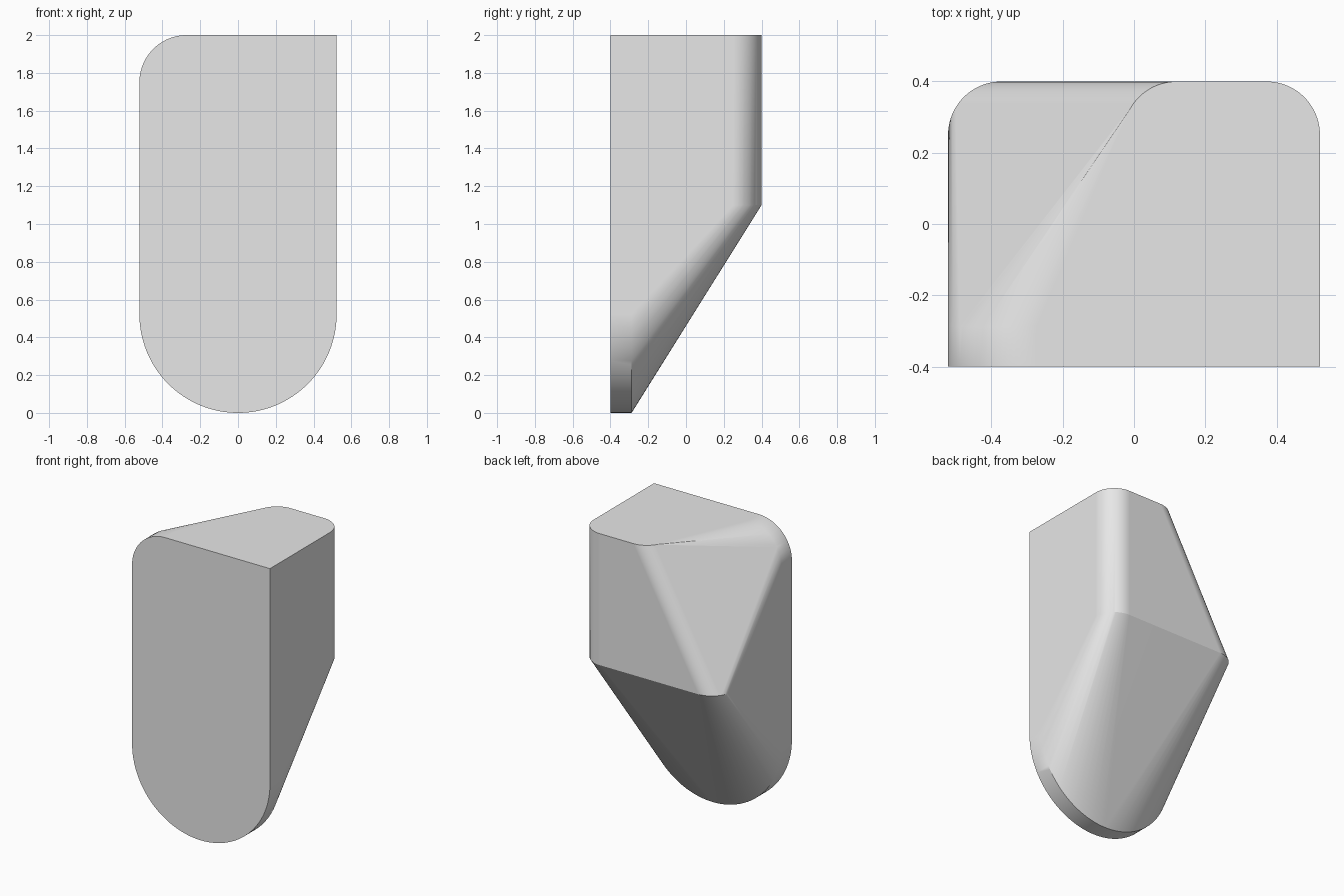
import bpy
import bmesh
from math import cos, sin, pi, radians

cube = bpy.data.objects.get("Cube")
if cube:
    bpy.data.objects.remove(cube)

HALF_W, FRONT, LIP, BACK = 0.522, -0.4, -0.288, 0.4
TOP, BACK_FOOT = 2.0, 1.1
CORNER, SHOULDER = 0.15, 0.25


def arc(cx, cy, r, start, end, steps):
    """Points on an arc in a plane, angles in degrees."""
    angles = [radians(start + (end - start) * i / steps) for i in range(steps + 1)]
    return [(cx + r * cos(a), cy + r * sin(a)) for a in angles]


points = []

# Front slab: round foot, one round shoulder, one square shoulder
profile = arc(0, HALF_W, HALF_W, 180, 360, 64)
profile += arc(SHOULDER - HALF_W, TOP - SHOULDER, SHOULDER, 90, 180, 24)
profile.append((HALF_W, TOP))
points += [(x, y, z) for x, z in profile for y in (FRONT, LIP)]

# Back wall: rounded upright corners, narrower at the top on one side
inset = HALF_W - CORNER
left_corner = arc(inset, BACK - CORNER, CORNER, 0, 90, 20)
points += [(x, y, z) for x, y in left_corner for z in (BACK_FOOT, TOP)]
points += [(x, y, BACK_FOOT) for x, y in arc(-inset, BACK - CORNER, CORNER, 90, 180, 20)]
points += [(x, y, TOP) for x, y in arc(0.12, BACK - CORNER, CORNER, 90, 180, 20)]

# Wrap the outlines in one tight skin
bm = bmesh.new()
for p in points:
    bm.verts.new(p)
hull = bmesh.ops.convex_hull(bm, input=bm.verts)
loose = {g for g in hull["geom_interior"] + hull["geom_unused"]
         if isinstance(g, bmesh.types.BMVert)}
bmesh.ops.delete(bm, geom=list(loose), context="VERTS")
bmesh.ops.dissolve_limit(bm, angle_limit=radians(0.1), verts=bm.verts, edges=bm.edges)
bmesh.ops.recalc_face_normals(bm, faces=bm.faces)
mesh = bpy.data.meshes.new("wedge_body")
bm.to_mesh(mesh)
bm.free()

body = bpy.data.objects.new("wedge_body", mesh)
bpy.context.collection.objects.link(body)

# Plain grey
grey = bpy.data.materials.new("light_grey")
grey.use_nodes = True
colour = (0.8, 0.8, 0.8, 1)
grey.diffuse_color = colour
grey.node_tree.nodes["Principled BSDF"].inputs["Base Color"].default_value = colour
mesh.materials.append(grey)

# Smooth blends, crisp edges, flat large faces
bpy.ops.object.select_all(action="DESELECT")
body.select_set(True)
bpy.context.view_layer.objects.active = body
bpy.ops.object.shade_smooth_by_angle(angle=radians(30))
weighted = body.modifiers.new("face_weighting", "WEIGHTED_NORMAL")
weighted.keep_sharp = True
